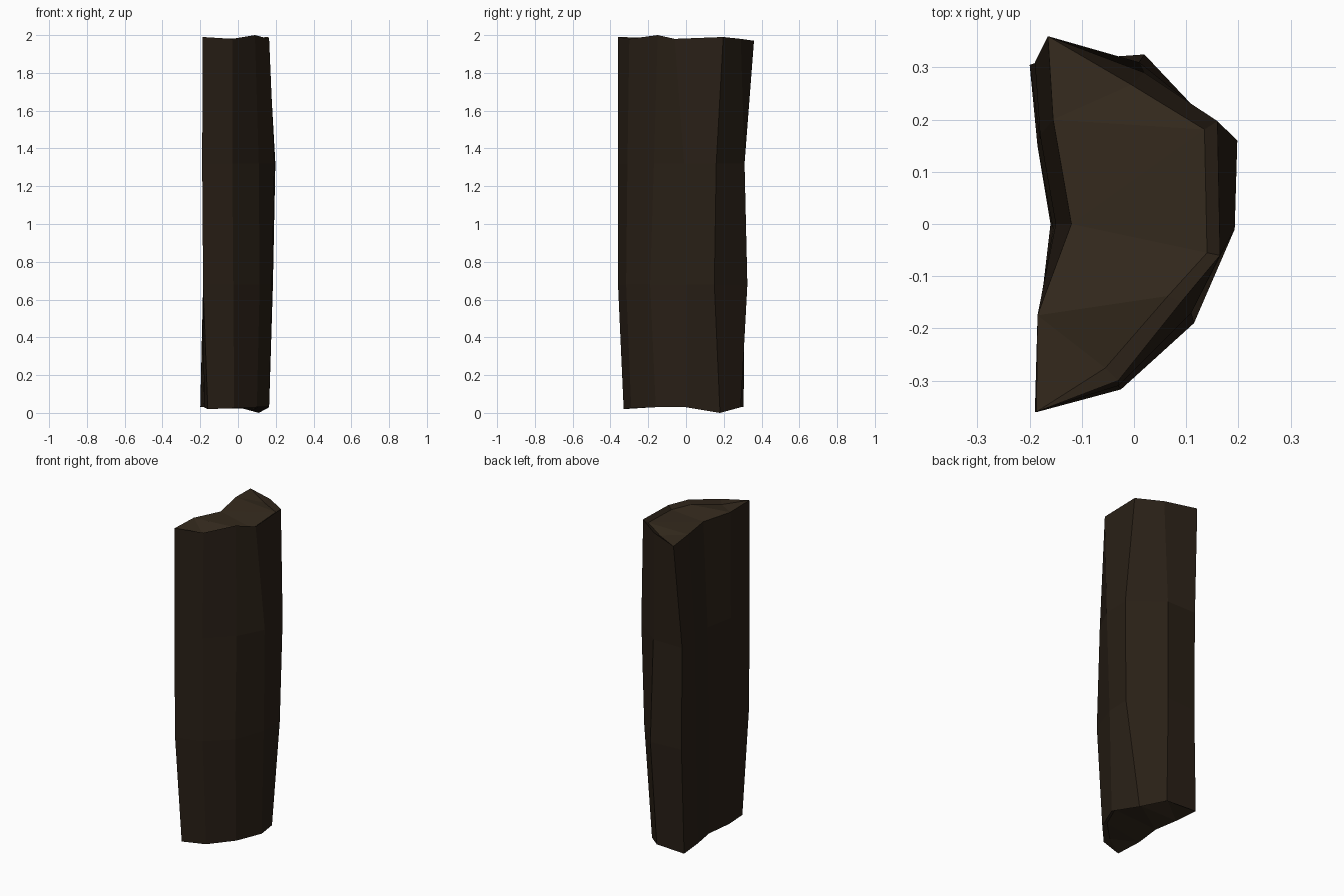
import bpy, bmesh

if "Cube" in bpy.data.objects:
    bpy.data.objects.remove(bpy.data.objects["Cube"])


def material(name, rgb):
    m = bpy.data.materials.new(name)
    m.diffuse_color = (*rgb, 1)
    m.use_nodes = True
    m.node_tree.nodes["Principled BSDF"].inputs["Base Color"].default_value = m.diffuse_color
    return m


bark_mat = material("bark", (0.022, 0.014, 0.008))
wood_mat = material("split_wood", (0.036, 0.024, 0.013))

# Cross-sections, from back corner round the bark to the front corner,
# then along the slightly hollow split face
bottom = [(-.2, .305), (0, .29), (.11, .18), (.165, 0), (.10, -.16),
          (-.02, -.29), (-.16, -.33), (-.18, -.17), (-.16, 0), (-.185, .15)]
lower = [(-.185, .31), (.02, .325), (.185, .15), (.18, 0), (.115, -.19),
         (-.025, -.317), (-.185, -.36), (-.18, -.17), (-.155, -.01), (-.18, .16)]
upper = [(-.19, .31), (.01, .31), (.198, .16), (.193, -.01), (.11, -.17),
         (-.03, -.31), (-.19, -.36), (-.185, -.18), (-.15, 0), (-.18, .17)]
top = [(-.165, .36), (.02, .29), (.16, .197), (.165, -.06), (.09, -.15),
       (-.03, -.3), (-.187, -.36), (-.185, -.175), (-.12, 0), (-.155, .2)]
bottom_z = [.03, .03, 0, .03, .03, .025, .02, .03, .03, .03]
top_z = [1.97, 1.98, 1.99, 1.98, 2.0, 1.98, 1.99, 1.985, 1.975, 1.98]

bm = bmesh.new()


def ring(points, zs):
    return [bm.verts.new((x, y, z)) for (x, y), z in zip(points, zs)]


rings = [ring(bottom, bottom_z), ring(lower, [.68] * 10),
         ring(upper, [1.32] * 10), ring(top, top_z)]

# Bark on the rounded side, bare wood on the split face
for a, b in zip(rings, rings[1:]):
    for i in range(10):
        j = (i + 1) % 10
        bm.faces.new((a[j], a[i], b[i], b[j]))


# Recessed wood ends inside a thin bark rim
def end_cap(outer, shift, drop):
    inner = []
    for i, v in enumerate(outer):
        if 1 <= i <= 5:
            x, y, z = v.co
            inner.append(bm.verts.new((x - shift, y * .92, z + drop)))
        else:
            inner.append(v)
    for i in range(6):
        quad = [outer[i], outer[i + 1], inner[i + 1], inner[i]]
        bm.faces.new(list(dict.fromkeys(quad)))
    # Strips running across the end, from split face to bark
    for ids in ((0, 1, 9), (1, 2, 9), (2, 8, 9), (2, 3, 8),
                (3, 4, 7, 8), (4, 5, 7), (5, 6, 7)):
        f = bm.faces.new([inner[k] for k in ids])
        f.material_index = 1


end_cap(rings[3], .025, -.02)
end_cap(rings[0], .025, .02)

bmesh.ops.recalc_face_normals(bm, faces=bm.faces)
mesh = bpy.data.meshes.new("split_log")
bm.to_mesh(mesh)
bm.free()
mesh.materials.append(bark_mat)
mesh.materials.append(wood_mat)
log = bpy.data.objects.new("split_log", mesh)
bpy.context.collection.objects.link(log)
